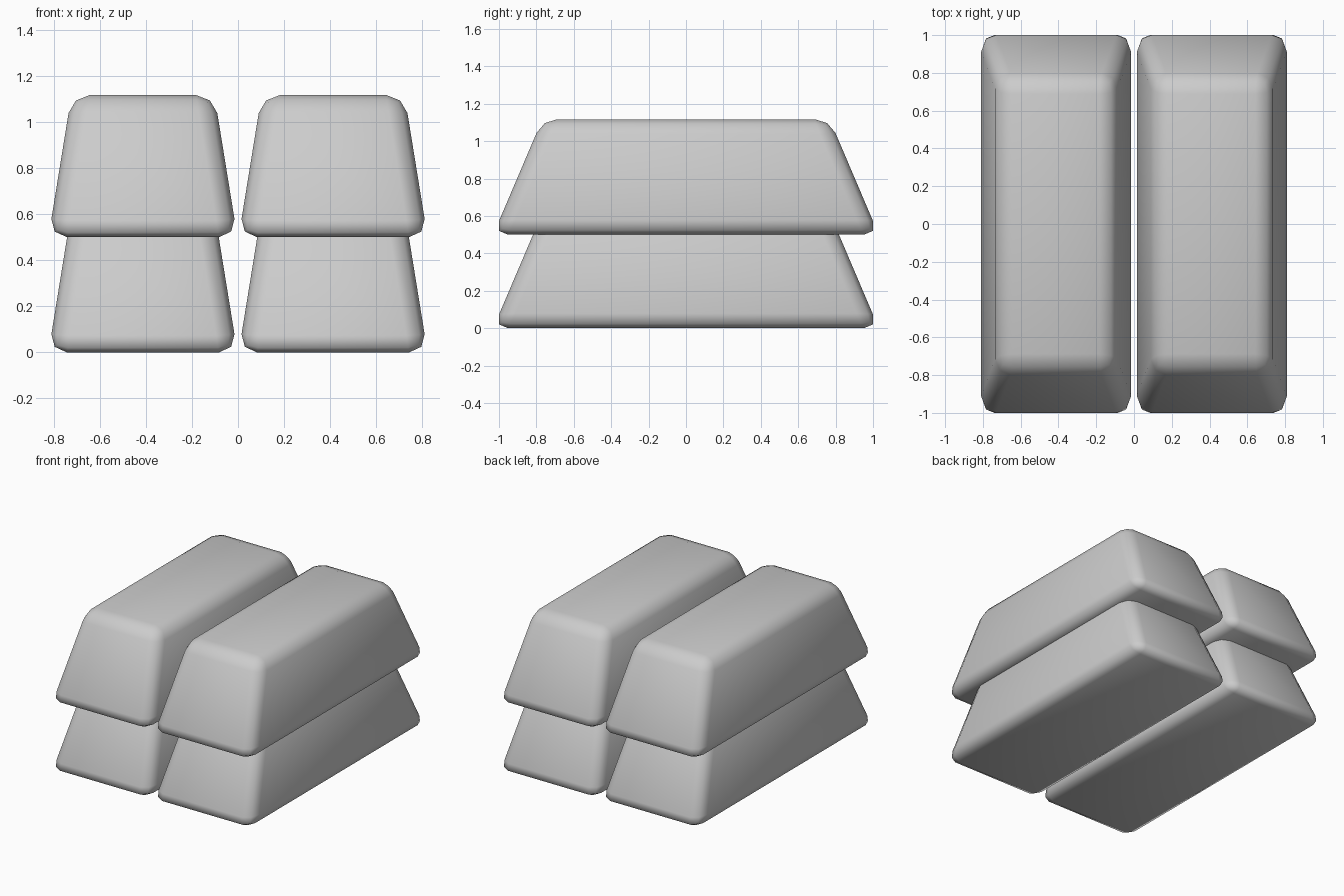
import bpy, bmesh

if "Cube" in bpy.data.objects:
    bpy.data.objects.remove(bpy.data.objects["Cube"])

HEIGHT = 0.617
BASE = (0.41, 1.031)    # half width and half length at the bottom
TOP = (0.31, 0.768)     # half width and half length at the top


def ingot(name, x, z):
    # Tapered block
    bm = bmesh.new()
    bmesh.ops.create_cube(bm, size=2)
    for v in bm.verts:
        half = TOP if v.co.z > 0 else BASE
        v.co = (v.co.x * half[0], v.co.y * half[1], HEIGHT if v.co.z > 0 else 0)
    # Rounded edges
    bmesh.ops.bevel(bm, geom=bm.edges[:], offset=0.08, offset_type='OFFSET',
                    segments=2, profile=0.5, affect='EDGES')
    for f in bm.faces:
        f.smooth = True
    mesh = bpy.data.meshes.new(name)
    bm.to_mesh(mesh)
    bm.free()
    obj = bpy.data.objects.new(name, mesh)
    obj.location = (x, 0, z)
    bpy.context.collection.objects.link(obj)


# Two stacks of two bars, the upper bars sunk slightly onto the lower ones
for level, z in (("lower", 0), ("upper", 0.5)):
    for side, x in (("left", -0.4125), ("right", 0.4125)):
        ingot(f"{level}_{side}_bar", x, z)
